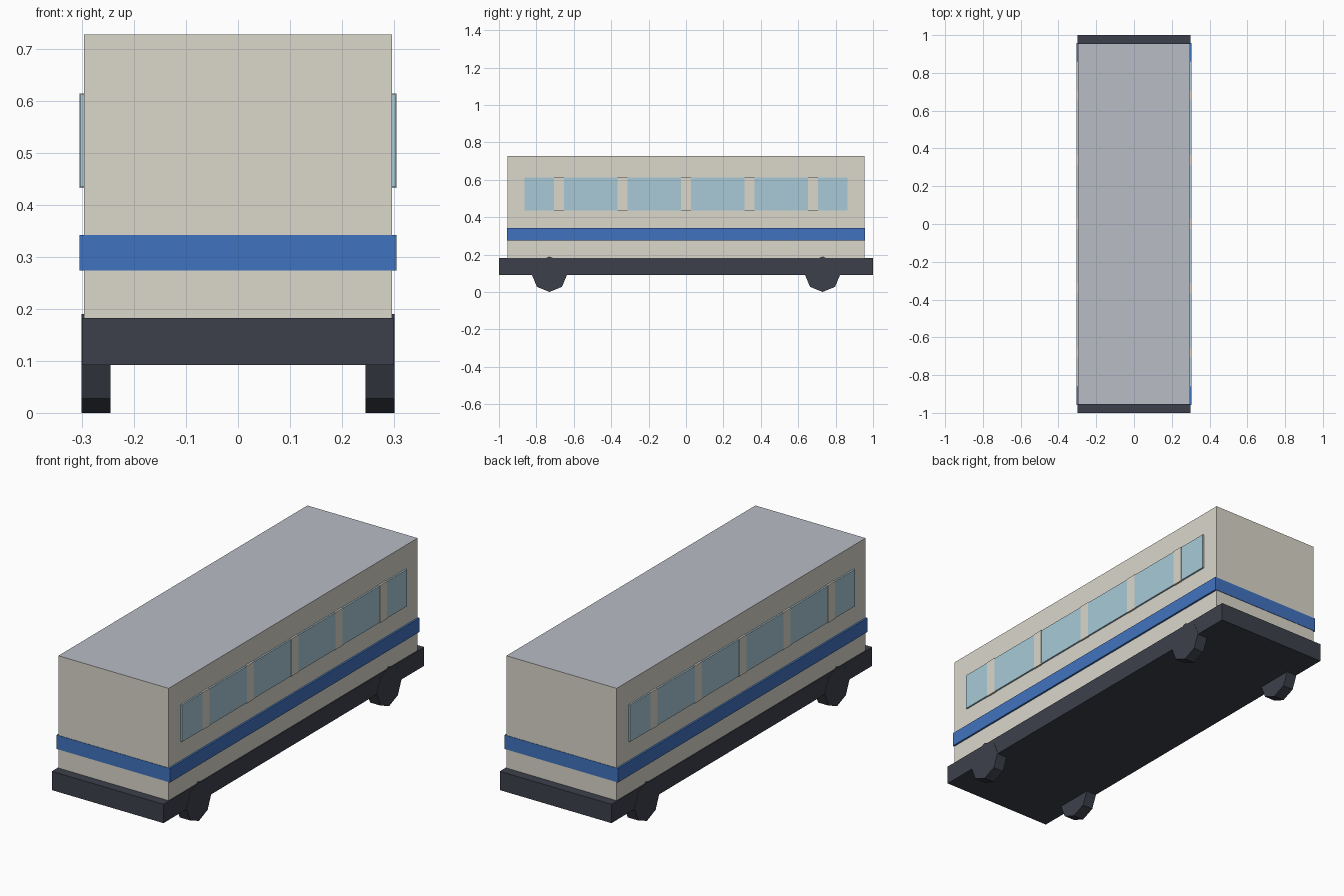
import bpy
import math

if "Cube" in bpy.data.objects:
    bpy.data.objects.remove(bpy.data.objects["Cube"])


def material(name, r, g, b):
    m = bpy.data.materials.new(name)
    lin = [((c / 255 + 0.055) / 1.055) ** 2.4 for c in (r, g, b)]
    m.diffuse_color = (*lin, 1)
    m.use_nodes = True
    m.node_tree.nodes["Principled BSDF"].inputs["Base Color"].default_value = m.diffuse_color
    return m


CREAM = material("cream_paint", 219, 215, 203)
GREY = material("roof_grey", 186, 188, 198)
BLUE = material("blue_paint", 64, 115, 191)
GLASS = material("glass", 168, 202, 215)
DARK = material("dark_metal", 61, 64, 75)


def box(name, lo, hi, mat):
    centre = [(a + b) / 2 for a, b in zip(lo, hi)]
    bpy.ops.mesh.primitive_cube_add(size=1, location=centre)
    ob = bpy.context.object
    ob.name = name
    ob.scale = [b - a for a, b in zip(lo, hi)]
    bpy.ops.object.transform_apply(location=False, rotation=False, scale=True)
    ob.data.materials.append(mat)
    return ob


# Chassis slab and body shell
box("chassis", (-0.30, -1, 0.092), (0.30, 1, 0.183), DARK)
body = box("body", (-0.296, -0.955, 0.18), (0.296, 0.955, 0.728), CREAM)

# Grey roof is the top face of the body
body.data.materials.append(GREY)
for face in body.data.polygons:
    if face.normal.z > 0.5:
        face.material_index = 1

# Blue belt running around the body
box("belt_stripe", (-0.305, -0.957, 0.274), (0.305, 0.957, 0.342), BLUE)

PILLAR_Y = [-0.68, -0.34, 0, 0.34, 0.68]
HALF = 0.027
for side, s in (("left", -1), ("right", 1)):
    x0, x1 = sorted((s * 0.29, s * 0.304))

    # Window panes between the pillars
    starts = [-0.863] + [y + HALF for y in PILLAR_Y]
    ends = [y - HALF for y in PILLAR_Y] + [0.863]
    for i, (a, b) in enumerate(zip(starts, ends)):
        box(f"window_{side}_{i + 1}", (x0, a, 0.435), (x1, b, 0.613), GLASS)

    # Window pillars
    p0, p1 = sorted((s * 0.29, s * 0.305))
    for i, y in enumerate(PILLAR_Y):
        box(f"pillar_{side}_{i + 1}", (p0, y - HALF, 0.433),
            (p1, y + HALF, 0.615), CREAM)

    # Eight-sided wheels, corner pointing down
    for end, y in (("front", -0.73), ("back", 0.73)):
        bpy.ops.mesh.primitive_cylinder_add(
            vertices=8, radius=0.095, depth=0.056,
            location=(s * 0.273, y, 0.095), rotation=(0, math.pi / 2, 0))
        wheel = bpy.context.object
        wheel.name = f"wheel_{end}_{side}"
        wheel.data.materials.append(DARK)
